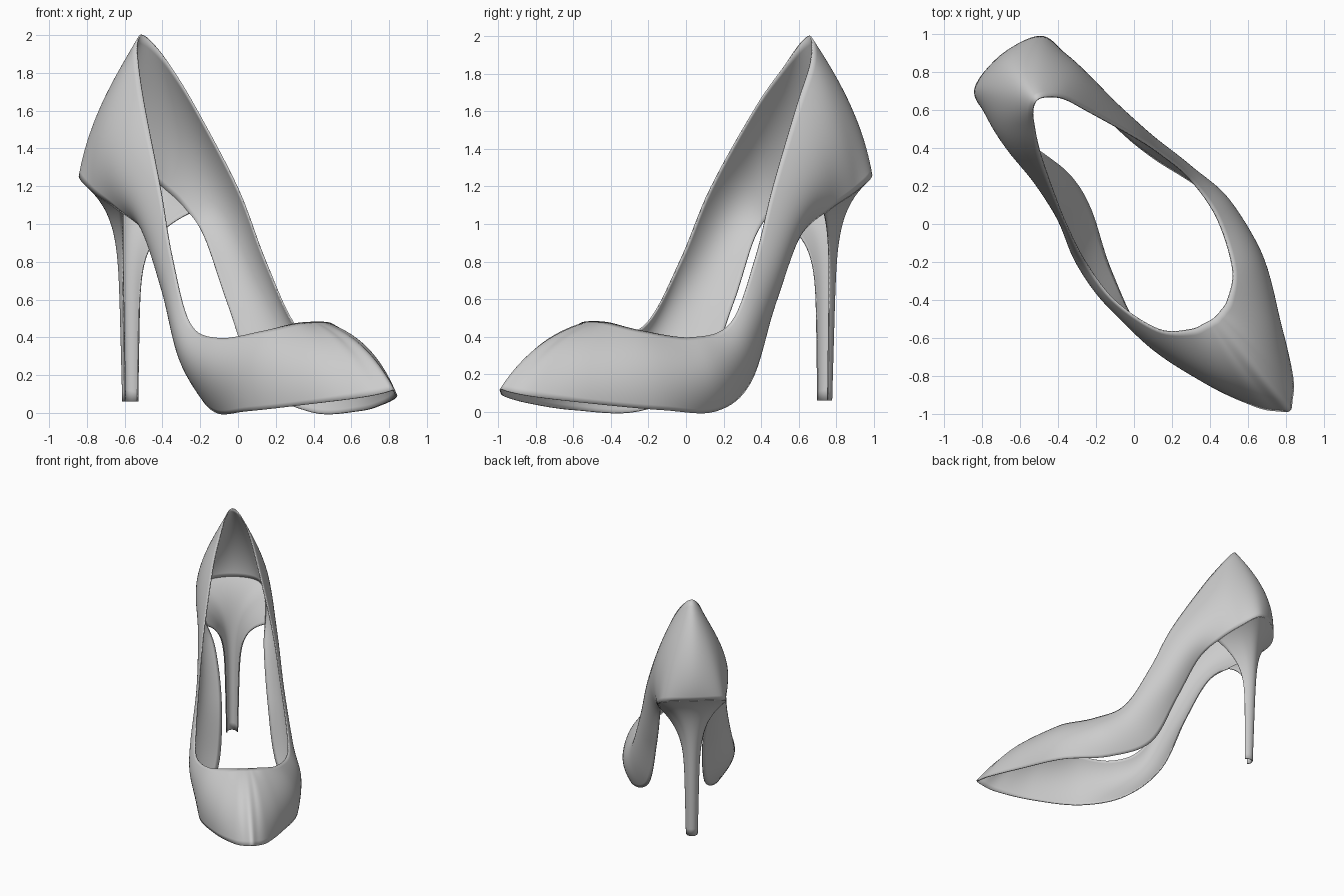
import bpy, math
from mathutils import Vector

if "Cube" in bpy.data.objects:
    bpy.data.objects.remove(bpy.data.objects["Cube"])

# Shoe frame: u runs heel -> toe, v runs across; the shoe lies diagonally in x/y
AX = Vector((0.628, -0.778))


def world(p):
    u, v, z = p
    return (AX.x * u - AX.y * v, AX.y * u + AX.x * v, z)


# Stations from heel back (first) to toe tip (last): u, z, v on one side, v on the other
TOP = [(-.83, 2.0, .015, .015), (-.805, 1.955, .07, -.035), (-.74, 1.84, .13, -.08),
       (-.60, 1.62, .19, -.15), (-.36, 1.19, .287, -.237), (-.20, .82, .339, -.285),
       (0, .475, .378, -.325), (.25, .395, .36, -.333), (.51, .43, .256, -.25),
       (.618, .47, .137, -.12), (.642, .478, .07, -.035), (.648, .48, .04, -.005),
       (.65, .48, .018, .018)]
MID = [(-1.065, 1.62, .015, .015), (-1.0, 1.61, .16, -.13), (-.86, 1.5, .26, -.23),
       (-.70, 1.33, .305, -.27), (-.49, 1.03, .335, -.265), (-.30, .66, .365, -.275),
       (-.06, .30, .42, -.345), (.22, .20, .468, -.375), (.55, .24, .40, -.335),
       (.84, .28, .24, -.205), (.95, .335, .12, -.085), (.98, .348, .06, -.025),
       (1.0, .355, .018, .018)]
BOTTOM = [(-1.13, 1.285, .015, .015), (-1.08, 1.26, .235, -.205), (-.93, 1.17, .275, -.235),
          (-.77, 1.08, .265, -.20), (-.58, .93, .24, -.135), (-.40, .57, .255, -.10),
          (-.20, .16, .30, -.13), (.12, .005, .40, -.25), (.50, .01, .42, -.33),
          (.88, .045, .275, -.235), (1.15, .08, .145, -.105), (1.25, .105, .06, -.02),
          (1.28, .12, .02, .02)]
N = len(TOP) - 1


def station(table, i):
    """Signed station: positive on one side, negative on the other, cyclic at the toe."""
    i = (i + N) % (2 * N) - N
    u, z, a, b = table[abs(i)]
    return Vector((u, a if i >= 0 else b, z))


def along(table, p):
    """Catmull-Rom curve through the stations."""
    i = math.floor(p)
    t = p - i
    a, b, c, d = (station(table, i + k) for k in (-1, 0, 1, 2))
    return 0.5 * (2 * b + (c - a) * t + (2 * a - 5 * b + 4 * c - d) * t ** 2
                  + (3 * b - a - 3 * c + d) * t ** 3)


def sheet(name, rows, closed):
    """Thin smooth shell from a grid of points."""
    n = len(rows[0])
    verts = [world(p) for r in rows for p in r]
    faces = []
    for j in range(len(rows) - 1):
        for i in range(n if closed else n - 1):
            k = (i + 1) % n
            faces.append((j * n + i, (j + 1) * n + i, (j + 1) * n + k, j * n + k))
    me = bpy.data.meshes.new(name)
    me.from_pydata(verts, [], faces)
    ob = bpy.data.objects.new(name, me)
    bpy.context.collection.objects.link(ob)
    mod = ob.modifiers.new("thickness", 'SOLIDIFY')
    mod.thickness = 0.008
    mod.offset = 0
    bpy.ops.object.select_all(action='DESELECT')
    ob.select_set(True)
    bpy.context.view_layer.objects.active = ob
    bpy.ops.object.shade_smooth_by_angle(angle=math.radians(40))
    return ob


# Upper: open-bottomed shell from rim (t=0) through the bulge to the lower edge (t=1)
STEP = 8
rows = []
for j in range(21):
    t = j / 20
    row = []
    for i in range(2 * N * STEP):
        p = i / STEP - N
        row.append(along(TOP, p) * (2 * t - 1) * (t - 1) + along(MID, p) * 4 * t * (1 - t)
                   + along(BOTTOM, p) * t * (2 * t - 1))
    rows.append(row)
sheet("upper", rows, True)

# Stiletto heel: hollow half shell flaring from a half-tube stem to the upper's edge
BASE, REACH = 0.06, 3.2
rows = []
for j in range(41):
    s = (j / 40) ** 2
    row = []
    for i in range(49):
        q = i / 24 - 1
        head = along(BOTTOM, q * REACH)
        h = 1 - s
        z = BASE + (head.z - BASE) * h
        a = q * math.pi / 2
        w = 0.042 + 0.022 * h
        stem = Vector((-0.92 - (0.05 + 0.04 * h) * math.cos(a), 0.018 + w * math.sin(a), z))
        f = h ** 8
        row.append(Vector((stem.x + (head.x - stem.x) * f, stem.y + (head.y - stem.y) * f, z)))
    rows.append(row)
sheet("heel", rows, False)
